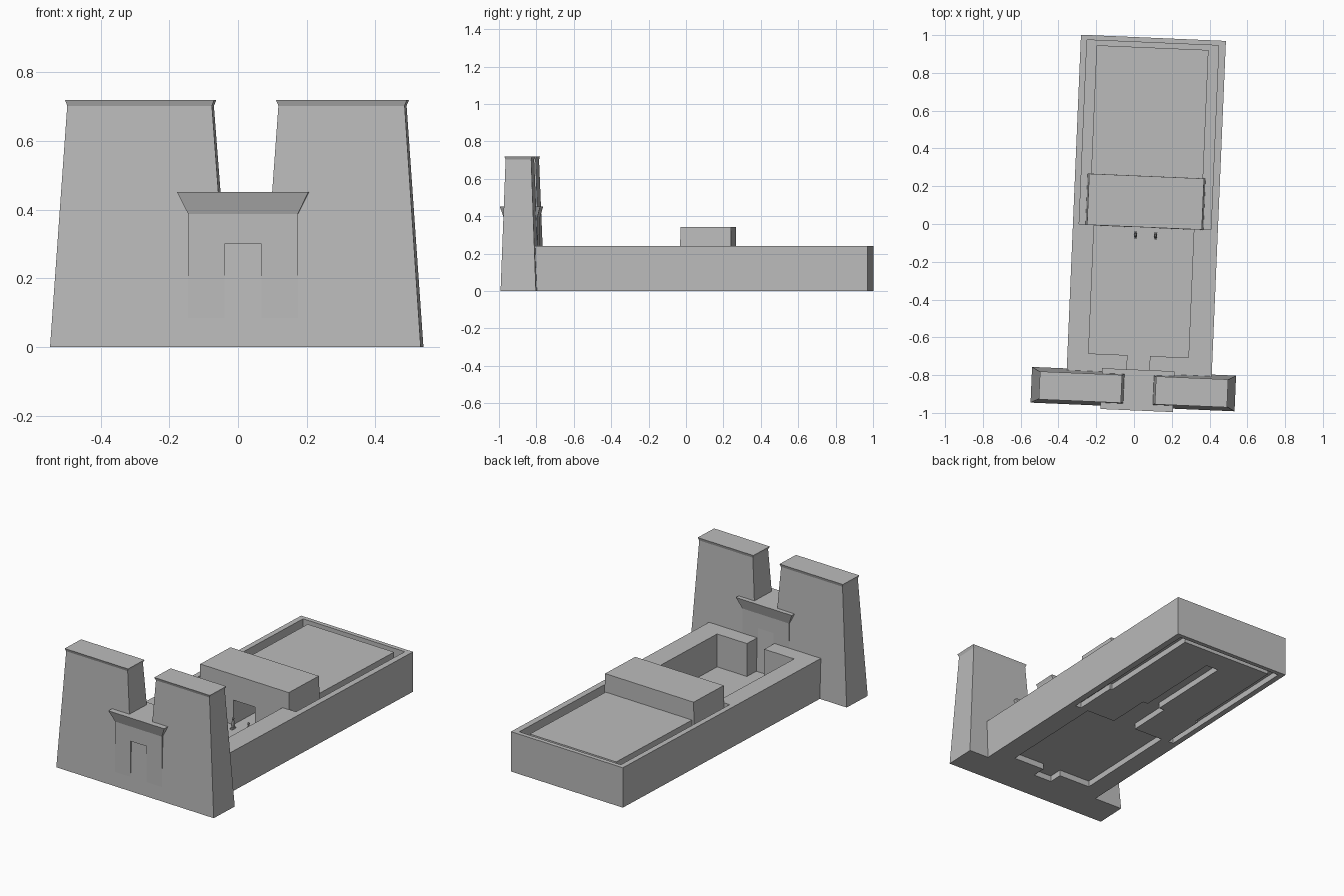
import bpy
import bmesh
from mathutils import Matrix

cube = bpy.data.objects.get("Cube")
if cube:
    bpy.data.objects.remove(cube, do_unlink=True)

stone = bpy.data.materials.new("stone_grey")
stone.use_nodes = True
GREY = (0.5, 0.5, 0.5, 1)
stone.diffuse_color = GREY
stone.node_tree.nodes["Principled BSDF"].inputs["Base Color"].default_value = GREY

# The whole plan is turned slightly clockwise
TURN = Matrix.Rotation(-0.0425, 4, "Z")
AXIS = 0.0555


def finish(name, bm):
    bmesh.ops.recalc_face_normals(bm, faces=bm.faces)
    bm.transform(TURN)
    mesh = bpy.data.meshes.new(name)
    bm.to_mesh(mesh)
    bm.free()
    mesh.materials.append(stone)
    obj = bpy.data.objects.new(name, mesh)
    bpy.context.collection.objects.link(obj)
    return obj


def stack(name, *sections):
    """Loft rectangles given as (x0, x1, y0, y1, z)."""
    bm = bmesh.new()
    rings = [[bm.verts.new(p) for p in
              ((a, c, z), (b, c, z), (b, d, z), (a, d, z))]
             for a, b, c, d, z in sections]
    for low, high in zip(rings, rings[1:]):
        for i in range(4):
            j = (i + 1) % 4
            bm.faces.new((low[i], low[j], high[j], high[i]))
    bm.faces.new(rings[0])
    bm.faces.new(rings[-1])
    return finish(name, bm)


def box(name, x0, x1, y0, y1, z0, z1):
    return stack(name, (x0, x1, y0, y1, z0), (x0, x1, y0, y1, z1))


def prism(name, outline, height):
    bm = bmesh.new()
    face = bm.faces.new([bm.verts.new((x, y, 0)) for x, y in outline])
    out = bmesh.ops.extrude_face_region(bm, geom=[face])
    for v in out["geom"]:
        if isinstance(v, bmesh.types.BMVert):
            v.co.z = height
    return finish(name, bm)


def hollow(obj, cutter):
    cutter.hide_render = True
    cutter.hide_viewport = True
    cutter.display_type = "WIRE"
    mod = obj.modifiers.new("passage", "BOOLEAN")
    mod.operation = "DIFFERENCE"
    mod.solver = "EXACT"
    mod.object = cutter


# Pylon towers with sloping sides and small cornices
FRONT, BACK, NECK, TOP = -0.968, -0.779, 0.703, 0.72
neck_y = (FRONT + 0.025, BACK - 0.027)
cap_y = (FRONT + 0.019, BACK - 0.022)
for name, base, neck, cap in (
        ("right_tower", (-0.507, 0.017), (-0.458, -0.036), (-0.464, -0.029)),
        ("left_tower", (0.108, 0.574), (0.158, 0.526), (0.151, 0.533))):
    stack(name, (*base, FRONT, BACK, 0), (*neck, *neck_y, NECK), (*cap, *cap_y, TOP))

# Solid core between the towers, following their slope
CORE = 0.44
t = CORE / NECK
stack("pylon_core", (0.017, 0.108, FRONT, BACK, 0),
      (0.017 - 0.053 * t, 0.108 + 0.05 * t, FRONT + 0.025 * t, BACK - 0.027 * t, CORE))

# Gate: two jambs, lintel and flared cornice
GATE_Y = (-0.965, -0.788)
HALF, DOOR, DOOR_TOP = 0.16, 0.054, 0.3
box("gate_jamb_right", AXIS - HALF, AXIS - DOOR, *GATE_Y, 0, DOOR_TOP)
box("gate_jamb_left", AXIS + DOOR, AXIS + HALF, *GATE_Y, 0, DOOR_TOP)
box("gate_lintel", AXIS - HALF, AXIS + HALF, *GATE_Y, DOOR_TOP, 0.388)
stack("gate_cornice", (AXIS - HALF, AXIS + HALF, *GATE_Y, 0.388),
      (AXIS - 0.192, AXIS + 0.192, -0.986, -0.77, 0.452))

# Enclosure wall: thick around the court, thin around the sanctuary
prism("enclosure_wall", [
    (-0.005, -0.8), (-0.323, -0.8), (-0.323, 0.989), (0.445, 0.989),
    (0.445, -0.8), (0.114, -0.8), (0.114, -0.695), (0.318, -0.695),
    (0.318, -0.013), (0.408, -0.013), (0.408, 0.963), (-0.29, 0.963),
    (-0.29, -0.013), (-0.211, -0.013), (-0.211, -0.695), (-0.005, -0.695)], 0.24)
box("floor", -0.3, 0.42, -0.79, 0.975, 0.036, 0.042)

# Columned hall block and lower sanctuary behind it
hall = stack("hall", (-0.257, 0.369, -0.017, 0.258, 0), (-0.248, 0.36, -0.015, 0.256, 0.342))
hollow(hall, box("hall_passage_cutter", -0.02, 0.13, -0.1, 0.3, -0.1, 0.19))
sanctuary = box("sanctuary", -0.238, 0.355, 0.254, 0.937, 0, 0.232)
hollow(sanctuary, box("sanctuary_room_cutter", 0.015, 0.097, 0.2, 0.8, -0.1, 0.19))

# Pair of small standing statues before the hall
for side, x in (("right", 0.0105), ("left", 0.117)):
    for part, z, size in (("body", 0.068, (0.008, 0.014, 0.028)),
                          ("head", 0.102, (0.006, 0.008, 0.01))):
        bm = bmesh.new()
        bmesh.ops.create_uvsphere(bm, u_segments=8, v_segments=6, radius=1)
        bm.transform(Matrix.Translation((x, -0.058, z)) @ Matrix.Diagonal((*size, 1)))
        finish(f"statue_{part}_{side}", bm)
    box(f"statue_base_{side}", x - 0.008, x + 0.008, -0.076, -0.04, 0.04, 0.05)
